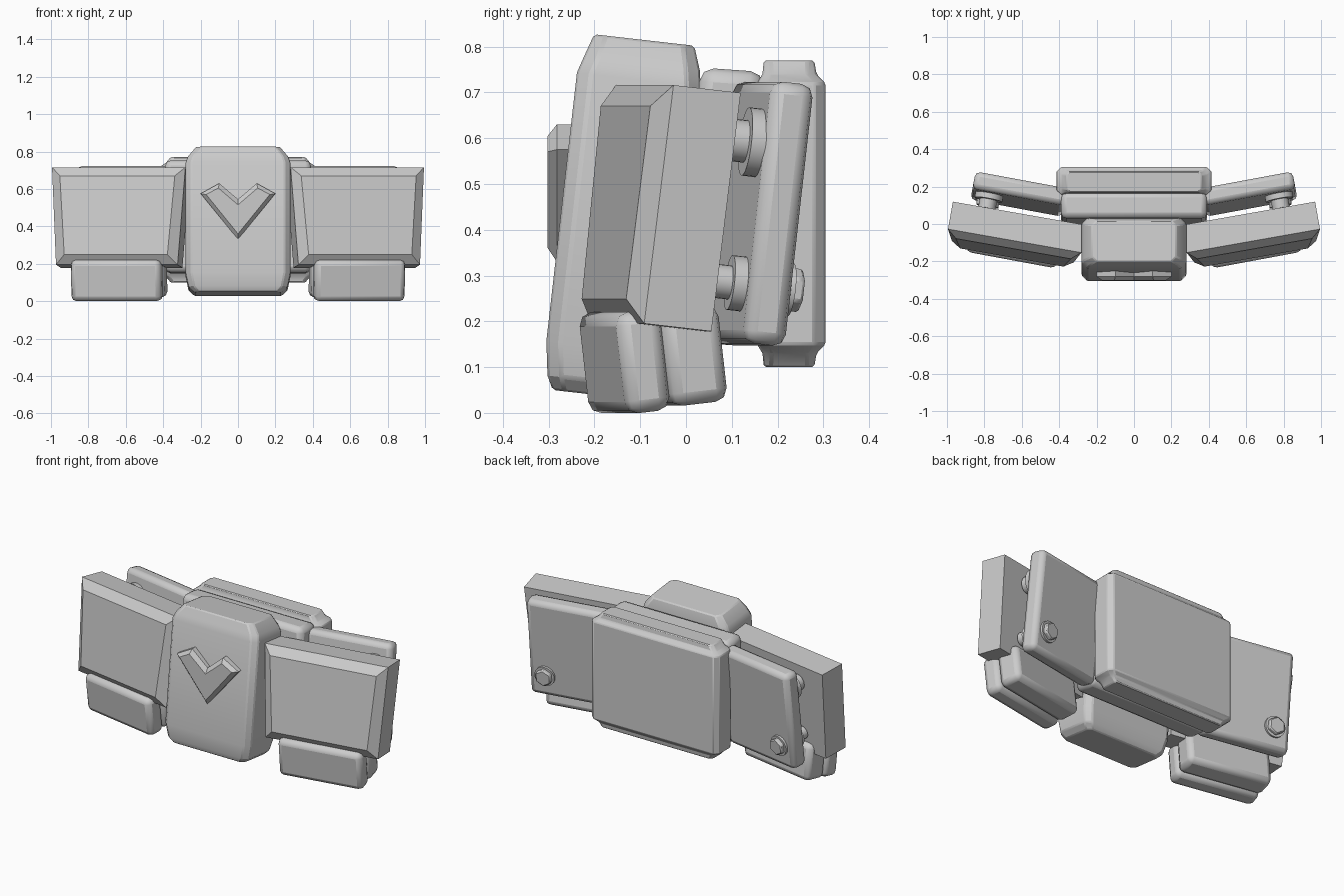
import bpy, bmesh, math
from mathutils import Matrix, Vector

cube = bpy.data.objects.get("Cube")
if cube:
    bpy.data.objects.remove(cube, do_unlink=True)

grey = bpy.data.materials.new("light_grey")
grey.use_nodes = True
grey.diffuse_color = (0.6, 0.6, 0.6, 1)
grey.node_tree.nodes["Principled BSDF"].inputs["Base Color"].default_value = (0.6, 0.6, 0.6, 1)


def frame(loc, tilt=0, yaw=0):
    """Placement: lean about x, then turn about z (degrees)."""
    return (Matrix.Translation(loc) @ Matrix.Rotation(math.radians(yaw), 4, 'Z')
            @ Matrix.Rotation(math.radians(tilt), 4, 'X'))


def finish(name, bm, place, bevel=0, segments=2, mirror=False):
    bm.transform(place)
    bmesh.ops.recalc_face_normals(bm, faces=bm.faces)
    mesh = bpy.data.meshes.new(name)
    bm.to_mesh(mesh)
    bm.free()
    mesh.materials.append(grey)
    obj = bpy.data.objects.new(name, mesh)
    bpy.context.collection.objects.link(obj)
    if bevel:
        mod = obj.modifiers.new("Bevel", 'BEVEL')
        mod.width, mod.segments = bevel, segments
    if mirror:
        obj.modifiers.new("Mirror", 'MIRROR')
    bpy.ops.object.select_all(action='DESELECT')
    obj.select_set(True)
    bpy.context.view_layer.objects.active = obj
    bpy.ops.object.shade_smooth_by_angle(angle=math.radians(28))
    return obj


def slab(name, size, place, **kw):
    bm = bmesh.new()
    bmesh.ops.create_cube(bm, size=1, matrix=Matrix.Diagonal((*size, 1)))
    return finish(name, bm, place, **kw)


def loft(name, rings, place, **kw):
    bm = bmesh.new()
    loops = [[bm.verts.new(p) for p in ring] for ring in rings]
    n = len(loops[0])
    for a, b in zip(loops, loops[1:]):
        for i in range(n):
            j = (i + 1) % n
            bm.faces.new((a[i], a[j], b[j], b[i]))
    bm.faces.new(loops[0])
    bm.faces.new(loops[-1])
    return finish(name, bm, place, **kw)


def disc(name, radius, start, end, sides, place, **kw):
    """Cylinder along local y from start to end."""
    bm = bmesh.new()
    turn = Matrix.Translation((0, (start + end) / 2, 0)) @ Matrix.Rotation(math.pi / 2, 4, 'X')
    bmesh.ops.create_cone(bm, cap_ends=True, segments=sides, radius1=radius,
                          radius2=radius, depth=end - start, matrix=turn)
    return finish(name, bm, place, mirror=True, **kw)


# Central buckle block: chamfered rectangles stacked along its height
def chamfered(z, hx, y0, y1, c):
    return [(-hx + c, y0, z), (hx - c, y0, z), (hx, y0 + c, z), (hx, y1 - c, z),
            (hx - c, y1, z), (-hx + c, y1, z), (-hx, y1 - c, z), (-hx, y0 + c, z)]


loft("center_block", [
    chamfered(-0.395, 0.235, -0.11, 0.105, 0.025),
    chamfered(-0.365, 0.265, -0.125, 0.125, 0.03),
    chamfered(-0.29, 0.28, -0.136, 0.136, 0.03),
    chamfered(0.30, 0.28, -0.136, 0.136, 0.03),
    chamfered(0.335, 0.268, -0.125, 0.13, 0.03),
    chamfered(0.387, 0.225, -0.108, 0.112, 0.025),
], frame((0, -0.137, 0.43), -6.5), bevel=0.006, segments=1)

# Raised chevron with bevelled rim
outer = [(-0.2, 0.575), (-0.1, 0.63), (0, 0.545), (0.1, 0.63), (0.2, 0.575), (0, 0.33)]
inner = [(-0.17, 0.57), (-0.105, 0.605), (0, 0.515), (0.105, 0.605), (0.17, 0.57), (0, 0.36)]
loft("chevron_plate", [[(x, y, z) for x, z in pts] for y, pts in
                       ((-0.24, outer), (-0.282, outer), (-0.302, inner))], frame((0, 0, 0)))


# Swept side plates: tapered slab with a raised front panel
def panel(y, inset):
    low, high, h = 0.33 - inset, 0.362 - inset, 0.262 - inset
    return [(-low, y, -h), (low, y, -h), (high, y, h), (-high, y, h)]


loft("side_plate", [panel(0.075, 0), panel(-0.075, 0), panel(-0.112, 0.05)],
     frame((0.63, -0.046, 0.447), -6.5, 10), mirror=True)

# Lower pouches: front and rear layer, leaning the other way
pouch = frame((0.635, -0.068, 0.12), 6.5, 10.5)
for name, y, depth, height in (("pouch_front", -0.068, 0.1, 0.222),
                               ("pouch_rear", 0.046, 0.13, 0.212)):
    slab(name, (0.49, depth, height), pouch @ Matrix.Translation((0, y, 0)),
         bevel=0.028, mirror=True)

# Middle and rear blocks
slab("middle_block", (0.78, 0.14, 0.6), frame((0, 0.08, 0.45), -4), bevel=0.03)
loft("rear_block", [
    chamfered(-0.335, 0.36, -0.06, 0.05, 0.015),
    chamfered(-0.305, 0.385, -0.063, 0.055, 0.02),
    chamfered(-0.285, 0.415, -0.075, 0.075, 0.025),
    chamfered(0.285, 0.415, -0.075, 0.075, 0.025),
    chamfered(0.305, 0.385, -0.063, 0.055, 0.02),
    chamfered(0.335, 0.36, -0.06, 0.05, 0.015),
], frame((0, 0.23, 0.435)), bevel=0.005, segments=1)

# Rear wing plates with bolts
wing = frame((0.615, 0.16, 0.435), -6.5, 10.5)
slab("rear_wing", (0.5, 0.095, 0.575), wing, bevel=0.027, mirror=True)
for level, z in (("upper", 0.15), ("lower", -0.16)):
    spot = wing @ Matrix.Translation((0.155, 0, z))
    radius = 0.075 if level == "upper" else 0.06
    disc(level + "_bolt_shaft", radius * 0.62, -0.125, 0, 24, spot)
    disc(level + "_bolt_collar", radius, -0.077, -0.03, 32, spot)
spot = wing @ Matrix.Translation((0.155, 0, -0.16))
disc("bolt_washer", 0.058, 0.03, 0.06, 32, spot)
disc("hex_bolt_head", 0.05, 0.05, 0.082, 6, spot, bevel=0.006, segments=1)
